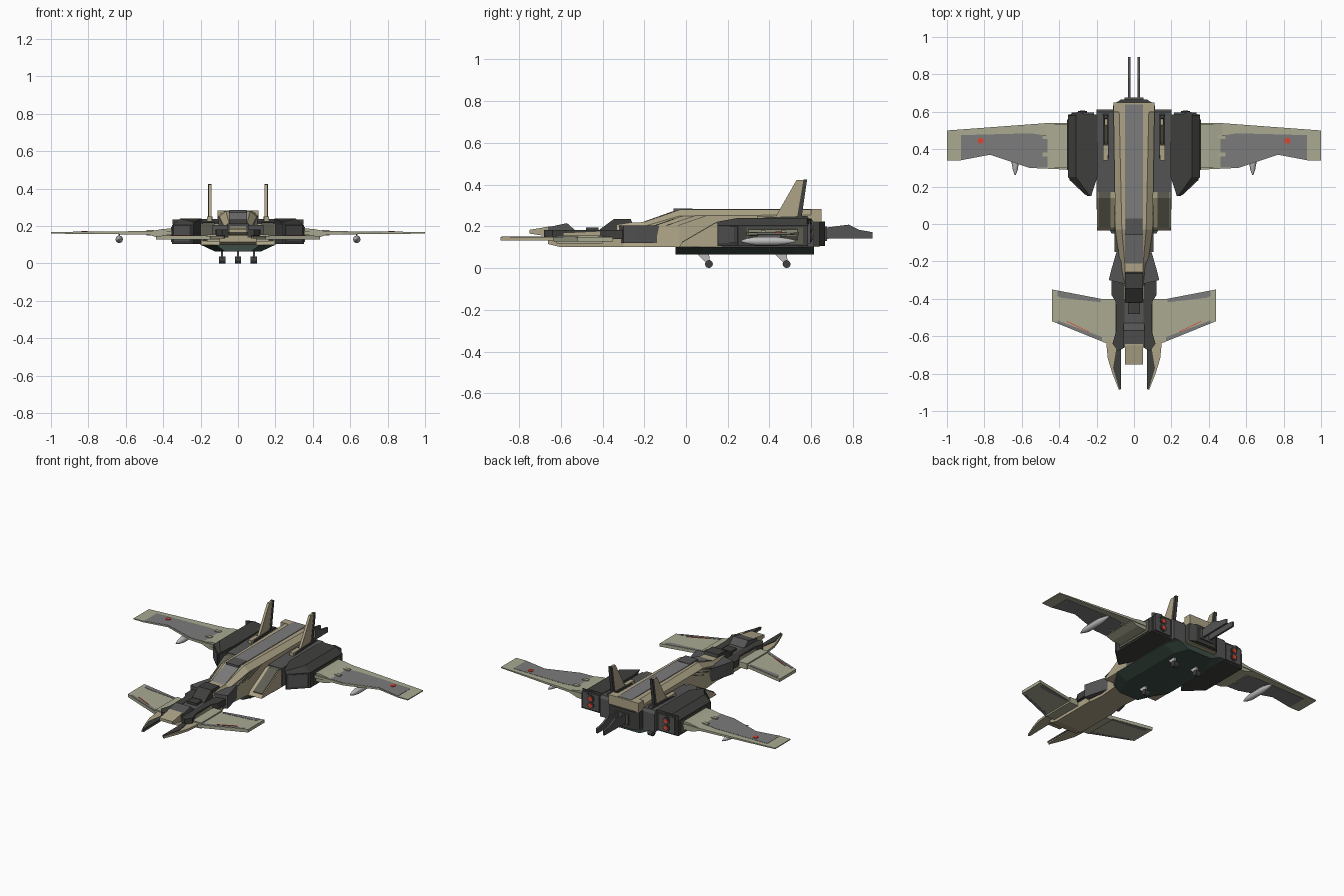
import bpy, bmesh, math
from mathutils import Matrix, Vector

if "Cube" in bpy.data.objects:
    bpy.data.objects.remove(bpy.data.objects["Cube"])


def mat(name, r, g, b):
    m = bpy.data.materials.new(name)
    m.diffuse_color = (r, g, b, 1)
    m.use_nodes = True
    m.node_tree.nodes["Principled BSDF"].inputs["Base Color"].default_value = m.diffuse_color
    return m


TAN = mat("tan", .42, .37, .24)
PALE = mat("pale_olive", .40, .40, .29)
GREY = mat("mid_grey", .20, .20, .20)
DARK = mat("charcoal", .05, .05, .047)
SLATE = mat("slate", .09, .09, .09)
OLIVE = mat("dark_olive", .11, .11, .085)
GREEN = mat("belly_green", .045, .075, .058)
RED = mat("red", .75, .06, .03)
LIGHT = mat("light_grey", .5, .5, .5)


def finish(name, bm, m, mirror=False):
    bmesh.ops.recalc_face_normals(bm, faces=bm.faces)
    me = bpy.data.meshes.new(name)
    bm.to_mesh(me)
    bm.free()
    ob = bpy.data.objects.new(name, me)
    bpy.context.collection.objects.link(ob)
    me.materials.append(m)
    if mirror:
        ob.modifiers.new("mirror", "MIRROR").use_clip = False
    return ob


def loft(name, rings, m, mirror=False):
    """Skin equal-length point rings and cap both ends."""
    bm = bmesh.new()
    vs = [[bm.verts.new(p) for p in r] for r in rings]
    n = len(vs[0])
    for a, b in zip(vs, vs[1:]):
        for i in range(n):
            bm.faces.new((a[i], a[(i + 1) % n], b[(i + 1) % n], b[i]))
    bm.faces.new(vs[0])
    bm.faces.new(vs[-1])
    return finish(name, bm, m, mirror)


def prism(name, axis, pts, lo, hi, m, mirror=False):
    """Extrude a 2D outline along an axis."""
    put = {"x": lambda a, b, t: (t, a, b), "y": lambda a, b, t: (a, t, b),
           "z": lambda a, b, t: (a, b, t)}[axis]
    return loft(name, [[put(a, b, t) for a, b in pts] for t in (lo, hi)], m, mirror)


def box(name, x, y, z, m, mirror=False):
    return prism(name, "z", [(x[0], y[0]), (x[1], y[0]), (x[1], y[1]), (x[0], y[1])], *z, m, mirror)


def cyl(name, centre, r, depth, axis, m, mirror=False, n=12):
    bm = bmesh.new()
    rot = Vector((0, 0, 1)).rotation_difference(Vector(axis)).to_matrix().to_4x4()
    bmesh.ops.create_cone(bm, cap_ends=True, segments=n, radius1=r, radius2=r, depth=depth,
                          matrix=Matrix.Translation(centre) @ rot)
    return finish(name, bm, m, mirror)


# Fuselage: (y, bottom z, bottom half width, shoulder z, shoulder half width, top z, top half width)
def section(y, zb, wb, zs, ws, zt, wt):
    return [(-wb, y, zb), (wb, y, zb), (ws, y, zs), (wt, y, zt), (-wt, y, zt), (-ws, y, zs)]


loft("fuselage", [section(*s) for s in [
    (-.33, .10, .10, .17, .06, .215, .045), (-.20, .10, .085, .20, .075, .22, .05),
    (-.03, .10, .10, .25, .10, .28, .065), (.64, .10, .11, .255, .11, .28, .08)]], TAN)
prism("spine_stripe", "x", [(-.22, .20), (-.22, .216), (-.03, .284), (.64, .284), (.64, .26), (-.03, .26)],
      -.048, .048, GREY)
box("spine_hatch", (-.045, .045), (-.06, .03), (.25, .286), SLATE)
for i in range(3):
    y = -.15 + i * .055
    prism(f"shoulder_groove_{i}", "x", [(y, .205), (y + .012, .205), (y + .142, .25), (y + .13, .25)],
          .085, .104, OLIVE, True)
prism("neck_wedge", "z", [(.05, -.32), (.135, -.30), (.12, -.24), (.085, -.12), (.07, -.12)], .12, .205, SLATE, True)
box("tail_collar", (-.11, .11), (.60, .65), (.22, .282), TAN)
prism("tail_block", "z", [(-.12, .56), (.12, .56), (.11, .64), (.07, .665), (-.07, .665), (-.11, .64)],
      .105, .222, DARK)
box("tail_vent", (-.05, .05), (.65, .675), (.13, .2), SLATE)

# Nose and cockpit
prism("nose_hull", "x", [(-.66, .115), (-.60, .10), (-.30, .10), (-.30, .18), (-.62, .165), (-.66, .15)],
      -.10, .10, TAN)
prism("nose_plate", "x", [(-.75, .165), (-.65, .15), (-.58, .15), (-.58, .20), (-.65, .20), (-.75, .183)],
      -.048, .048, TAN)
prism("nose_cowl", "x", [(-.66, .165), (-.66, .196), (-.57, .215), (-.53, .18), (-.40, .18), (-.40, .15)],
      -.055, .055, SLATE)
prism("cockpit_canopy", "x", [(-.42, .16), (-.42, .18), (-.345, .235), (-.265, .235), (-.25, .20)],
      -.048, .048, DARK)
box("cockpit_seat", (-.033, .033), (-.48, -.42), (.17, .195), DARK)
prism("nose_side_frame", "z", [(.05, -.66), (.085, -.68), (.115, -.64), (.095, -.57), (.095, -.42), (.12, -.38),
                               (.12, -.30), (.05, -.30)], .14, .182, DARK, True)
prism("nose_prong", "z", [(.075, -.62), (.07, -.88), (.08, -.888), (.115, -.80), (.14, -.72), (.15, -.62)],
      .133, .148, TAN, True)
prism("prong_inlay", "z", [(.07, -.67), (.07, -.885), (.08, -.88), (.112, -.77), (.095, -.67)], .14, .152, DARK, True)

# Canards
prism("canard", "z", [(.09, -.40), (.15, -.365), (.438, -.35), (.438, -.52), (.155, -.635), (.10, -.64)][:1] +
      [(.15, -.405), (.438, -.35), (.438, -.52), (.155, -.635), (.09, -.63)], .128, .148, PALE, True)
prism("canard_rear_strip", "z", [(.18, -.402), (.41, -.358), (.41, -.385), (.385, -.395), (.18, -.418)],
      .127, .150, GREY, True)
prism("canard_front_strip", "z", [(.17, -.605), (.41, -.515), (.41, -.53), (.17, -.625)], .127, .150, GREY, True)
prism("canard_red_line", "z", [(.24, -.575), (.36, -.518), (.36, -.522), (.24, -.579)], .14, .151, RED, True)
box("canard_root", (.09, .165), (-.62, -.40), (.118, .156), PALE, True)

# Engine nacelles
prism("nacelle_front", "x", [(-.035, .10), (-.02, .12), (.14, .213), (.28, .222), (.28, .10)], .10, .197, TAN, True)
prism("nacelle_front_cap", "x", [(-.02, .118), (.14, .211), (.28, .22), (.28, .226), (.14, .218), (-.02, .125)],
      .125, .19, OLIVE, True)
prism("nacelle_inner", "x", [(.17, .10), (.17, .222), (.60, .238), (.612, .22), (.612, .10)], .10, .20, SLATE, True)
plan = [(.195, .585), (.352, .585), (.352, .25), (.25, .15), (.24, .15), (.195, .25)]
loft("nacelle_shell", [[(x, y, .105) for x, y in plan], [(x, y, .205) for x, y in plan],
                       [(.2 + (x - .2) * .72, y, .24 if y > .2 else .222) for x, y in plan]], DARK, True)
box("nacelle_side_panel", (.345, .357), (.29, .56), (.115, .195), OLIVE, True)
prism("intake_lip", "z", [(.26, .17), (.345, .25), (.345, .235), (.26, .155)], .12, .20, SLATE, True)
box("exhaust_frame", (.215, .335), (.58, .597), (.115, .225), SLATE, True)
prism("exhaust_fairing", "z", [(.25, .58), (.35, .58), (.33, .592), (.29, .602)], .21, .235, DARK, True)
for i, z in enumerate((.148, .192)):
    cyl(f"exhaust_ring_{i}", (.275, .595, z), .024, .016, (0, 1, 0), DARK, True)
    cyl(f"exhaust_glow_{i}", (.275, .597, z), .014, .018, (0, 1, 0), RED, True)

# Wings
prism("wing_root", "y", [(.34, .13), (.34, .187), (.40, .185), (.47, .172), (.47, .152), (.42, .135)],
      .30, .535, PALE, True)
outline = [(.34, .54), (.46, .54), (1, .50), (1, .34), (.93, .34), (.77, .37), (.56, .30), (.34, .29)]


def wing_ring(s):
    return [(x, y, .164 + s * (.009 - .006 * (x - .34) / .66)) for x, y in outline]


loft("wing", [wing_ring(-1), wing_ring(1)], PALE, True)
inlay = [(.46, .47), (.55, .485), (.925, .475), (.925, .343), (.77, .373), (.56, .303), (.46, .303)]
loft("wing_panel", [[(x, y, .164 + s * (.0105 - .006 * (x - .34) / .66)) for x, y in inlay] for s in (-1, 1)],
     GREY, True)
for i, y in enumerate((.36, .455)):
    box(f"wing_hinge_{i}", (.45, .49), (y, y + .022), (.15, .18), PALE, True)
cyl("wing_marker", (.82, .445, .168), .016, .012, (0, 0, 1), RED, True)
prism("tank_pylon", "x", [(.33, .135), (.35, .165), (.46, .165), (.44, .135)], .63, .64, GREY, True)
# Drop tanks as lofted round sections
tank = [(.262, .003), (.29, .013), (.33, .02), (.44, .02), (.49, .013), (.525, .004)]
ob = loft("drop_tank", [[(.635 + r * math.cos(a * math.pi / 6), y, .129 + r * math.sin(a * math.pi / 6))
                         for a in range(12)] for y, r in tank], LIGHT, True)
for p in ob.data.polygons:
    p.use_smooth = len(p.vertices) == 4

# Tail fins
prism("tail_fin", "x", [(.42, .23), (.53, .422), (.578, .422), (.548, .23)], .143, .159, TAN, True)
prism("fin_trailing_edge", "x", [(.53, .23), (.563, .424), (.58, .424), (.552, .23)], .141, .161, DARK, True)
prism("fin_base", "x", [(.34, .22), (.37, .243), (.58, .25), (.60, .22)], .136, .166, DARK, True)
box("fin_front_block", (.138, .165), (.34, .42), (.21, .25), TAN, True)

# Rear twin blades
prism("rear_blade", "x", [(.64, .14), (.64, .19), (.78, .208), (.83, .183), (.893, .172), (.893, .142)],
      .019, .032, SLATE, True)

# Belly and landing gear
loft("belly_pan", [[(-w0, y, .065), (w0, y, .065), (w1, y, .10), (-w1, y, .10)]
                   for y, w0, w1 in [(-.05, .07, .12), (.08, .125, .2), (.52, .125, .2), (.612, .09, .16)]], GREEN)


def gear(name, x, y, mirror):
    prism(name + "_strut", "x", [(y - .06, .07), (y - .008, .02), (y + .006, .02), (y, .07)],
          x - .006, x + .006, LIGHT, mirror)
    cyl(name + "_wheel", (x, y, .019), .019, .034, (1, 0, 0), DARK, mirror)


gear("front_gear", 0, .11, False)
gear("rear_gear", .085, .482, True)
